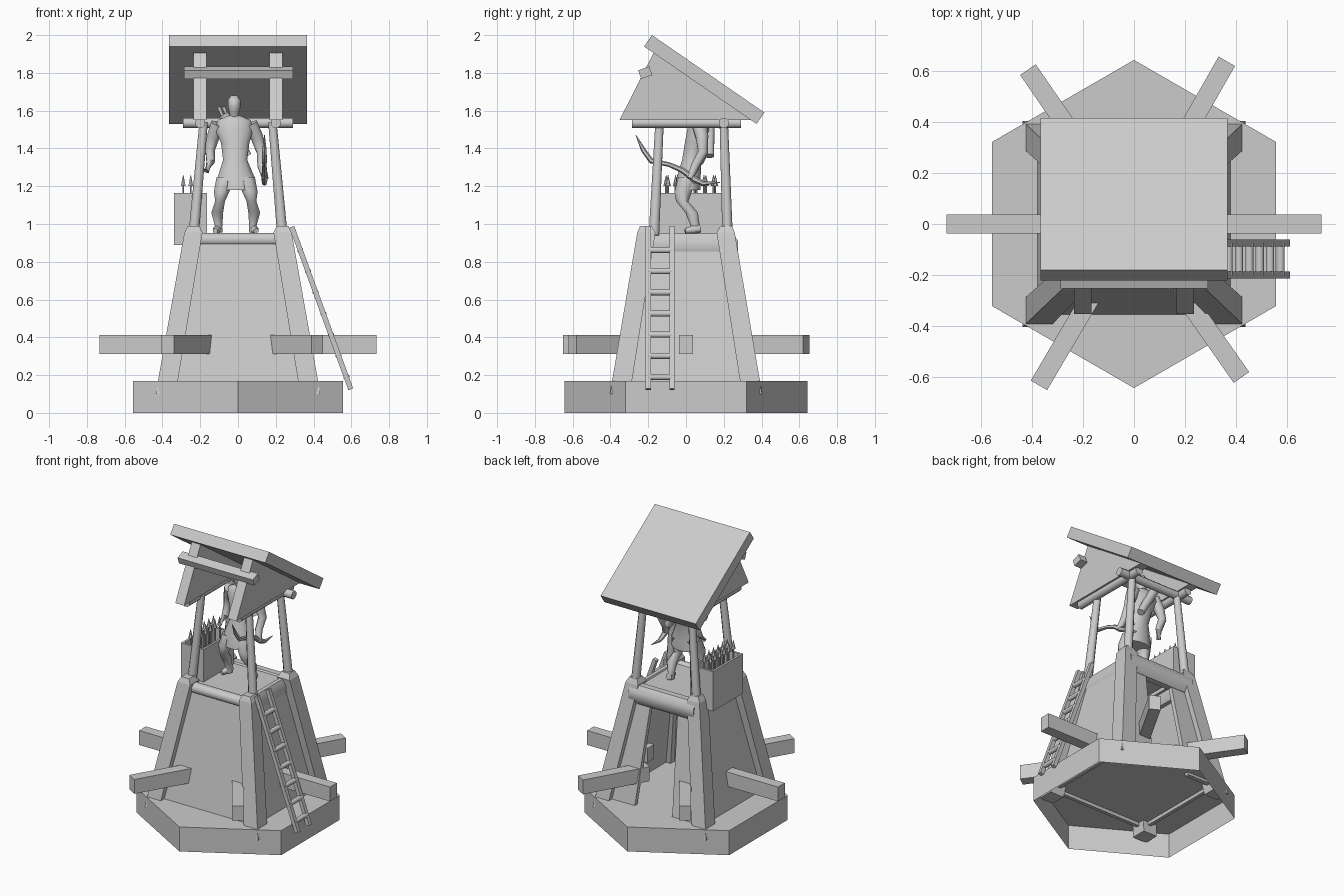
import bpy, bmesh, math
from mathutils import Vector

if "Cube" in bpy.data.objects:
    bpy.data.objects.remove(bpy.data.objects["Cube"])

mat = bpy.data.materials.new("plain grey")
mat.diffuse_color = (0.6, 0.6, 0.6, 1)
mat.use_nodes = True
mat.node_tree.nodes["Principled BSDF"].inputs["Base Color"].default_value = mat.diffuse_color


def finish(name, bm, smooth=False):
    bmesh.ops.recalc_face_normals(bm, faces=bm.faces[:])
    me = bpy.data.meshes.new(name)
    bm.to_mesh(me)
    bm.free()
    me.materials.append(mat)
    ob = bpy.data.objects.new(name, me)
    bpy.context.collection.objects.link(ob)
    if smooth:
        bpy.ops.object.select_all(action='DESELECT')
        ob.select_set(True)
        bpy.context.view_layer.objects.active = ob
        bpy.ops.object.shade_smooth_by_angle(angle=math.radians(50))
    return ob


def tube(name, pts, radii, sides=8, level=False, smooth=None, bottom=True, start=None):
    """Loft of rings along pts; radii are half sizes (one number or a pair).
    level=True keeps every ring horizontal, otherwise rings follow the path."""
    pts = [Vector(p) for p in pts]
    bm = bmesh.new()
    if start is None:
        start = math.pi / sides
    k = math.sqrt(2) if sides == 4 else 1
    rings = []
    for i, p in enumerate(pts):
        if level:
            u, v = Vector((1, 0, 0)), Vector((0, 1, 0))
        else:
            d = (pts[min(i + 1, len(pts) - 1)] - pts[max(i - 1, 0)]).normalized()
            ref = Vector((0, 0, 1)) if abs(d.z) < 0.8 else Vector((0, 1, 0))
            u = d.cross(ref).normalized()
            v = u.cross(d)
        r = radii[i] if isinstance(radii, list) else radii
        a, b = r if isinstance(r, tuple) else (r, r)
        rings.append([bm.verts.new(p + u * a * k * math.cos(start + t) + v * b * k * math.sin(start + t))
                      for t in (2 * math.pi * j / sides for j in range(sides))])
    for lo, hi in zip(rings, rings[1:]):
        for j in range(sides):
            n = (j + 1) % sides
            bm.faces.new((lo[j], lo[n], hi[n], hi[j]))
    if bottom:
        bm.faces.new(rings[0])
    bm.faces.new(rings[-1])
    return finish(name, bm, sides > 6 if smooth is None else smooth)


def prism_x(name, profile, x0, x1):
    """Extrude a (y, z) profile from x0 to x1."""
    bm = bmesh.new()
    f = bm.faces.new([bm.verts.new((x0, y, z)) for y, z in profile])
    ext = bmesh.ops.extrude_face_region(bm, geom=[f])
    bmesh.ops.translate(bm, vec=(x1 - x0, 0, 0),
                        verts=[g for g in ext['geom'] if isinstance(g, bmesh.types.BMVert)])
    return finish(name, bm)


def box(name, x0, x1, y0, y1, z0, z1):
    return prism_x(name, [(y0, z0), (y1, z0), (y1, z1), (y0, z1)], x0, x1)


# hexagonal base shell, open underneath
tube("base", [(0, 0, 0), (0, 0, 0.17)], 0.642, 6, True, bottom=False, start=math.pi / 2)

# leaning corner posts and the slimmer roof poles above them
for sx in (-1, 1):
    for sy in (-1, 1):
        tube("corner_post", [(sx * .383, sy * .35, .10), (sx * .236, sy * .21, .955), (sx * .235, sy * .213, .99)],
             [.053, .048, .03], 4, True)
        y0, y1 = (-.17, -.14) if sy < 0 else (.22, .20)
        tube("roof_pole", [(sx * .235, y0, .94), (sx * .182, y1, 1.54)], [.03, .024], 8)

# sloping wall panels, with a doorway at the back
tube("front_wall", [(0, -.345, .15), (0, -.21, .9)], [(.35, .012), (.2, .012)], 4, True)
for s in (-1, 1):
    tube("side_wall", [(s * .37, 0, .15), (s * .225, 0, .9)], [(.012, .31), (.012, .19)], 4, True)
    tube("back_wall", [(s * .245, .345, .15), (s * .15, .215, .9)], [(.1, .015), (.05, .015)], 4, True)

# platform floor and its edge beams
box("floor", -.22, .22, -.2, .22, .915, .94)
tube("front_edge_beam", [(-.2, -.2, .918), (.2, -.2, .918)], .037, 8)
tube("back_edge_beam", [(-.25, .225, .885), (.25, .225, .885)], (.055, .07), 8)
for s in (-1, 1):
    tube("side_edge_beam", [(s * .215, -.2, .885), (s * .215, .25, .885)], (.035, .07), 8)

# six pushing bars
for ang in (0, 60.3, 124.5, 180, 239.5, 305):
    c, s = math.cos(math.radians(ang)), math.sin(math.radians(ang))
    tube("push_bar", [(c * .27, s * .27, .362), (c * .733, s * .733, .362)], (.037, .05), 4)

# roof beams, gables and slab
for s in (-1, 1):
    tube("roof_side_beam", [(s * .2, -.285, 1.535), (s * .2, .29, 1.535)], .028, 8)
    prism_x("gable", [(-.352, 1.55), (.35, 1.55), (-.17, 1.91)], s * .167, s * .235)
tube("roof_back_beam", [(-.29, .2, 1.535), (.29, .2, 1.535)], .028, 8)
prism_x("roof_slab", [(-.18, 2.0), (-.222, 1.94), (.373, 1.53), (.415, 1.59)], -.365, .365)
prism_x("roof_front_beam", [(-.237, 1.768), (-.178, 1.788), (-.195, 1.835), (-.253, 1.813)], -.287, .29)

# ladder on the right side
top, foot = Vector((.285, 0, .985)), Vector((.597, 0, .125))
for y in (-.2, -.075):
    off = Vector((0, y, 0))
    tube("ladder_rail", [foot + off, top + off], .0135, 4)
for i in range(7):
    z = .19 + i * .112
    p = foot.lerp(top, (z - foot.z) / (top.z - foot.z))
    tube("ladder_rung", [(p.x, -.2, z), (p.x, -.075, z)], .017, 8)

# open arrow crate with two rows of arrows
box("crate_floor", -.34, -.165, -.14, .19, .89, .91)
for x in (-.34, -.18):
    box("crate_side", x, x + .015, -.14, .19, .89, 1.165)
for y in (-.14, .175):
    box("crate_end", -.325, -.18, y, y + .015, .89, 1.165)
for x in (-.29, -.25):
    for i in range(6):
        y = -.105 + i * .05 + (.01 if x > -.27 else 0)
        tube("arrow", [(x, y, .91), (x, y, 1.2), (x, y, 1.2), (x, y, 1.26)], [.005, .005, .015, .001], 6, True)

# sentry: torso, head, legs, arms
tube("sentry_torso", [(-.01, .01, 1.18), (-.01, .015, 1.25), (-.015, .03, 1.34), (-.015, .05, 1.43),
                      (-.02, .065, 1.5), (-.02, .065, 1.55), (-.02, .06, 1.575)],
     [(.105, .07), (.1, .065), (.066, .052), (.078, .058), (.105, .06), (.09, .05), (.03, .03)], 12, True)
tube("sentry_head", [(-.02, .055, 1.56), (-.02, .05, 1.59), (-.02, .045, 1.62), (-.02, .045, 1.655), (-.02, .05, 1.68)],
     [(.024, .026), (.028, .034), (.036, .042), (.036, .042), (.018, .02)], 10, True)
for s in (-1, 1):
    x = -.012
    tube("sentry_leg", [(x + s * .055, .015, 1.25), (x + s * .075, -.015, 1.17), (x + s * .083, -.02, 1.12),
                        (x + s * .098, .03, 1.06), (x + s * .09, .05, .985), (x + s * .092, .05, .955)],
         [(.05, .06), (.044, .05), (.028, .035), (.034, .036), (.02, .025), (.024, .03)], 8, True)
    tube("sentry_foot", [(x + s * .092, .075, .975), (x + s * .098, .04, .97), (x + s * .108, -.005, .963)],
         [.022, .024, .014], 8)
tube("sentry_left_arm", [(.065, .07, 1.53), (.1, .085, 1.46), (.125, .09, 1.38), (.125, .05, 1.31), (.145, .02, 1.24)],
     [.042, .036, .028, .024, .018], 8)
tube("sentry_right_arm", [(-.105, .07, 1.53), (-.132, .09, 1.46), (-.148, .1, 1.39), (-.145, .07, 1.33), (-.168, .04, 1.28)],
     [.042, .036, .027, .024, .017], 8)

# bow in hand, quiver on the back
tube("bow", [(.14, -.265, 1.47), (.14, -.225, 1.39), (.14, -.185, 1.335), (.14, -.09, 1.315), (.14, -.02, 1.285),
             (.14, .04, 1.24), (.14, .09, 1.215), (.14, .18, 1.22)],
     [.002, .013, .015, .012, .015, .018, .013, .002], 6, smooth=True)
tube("quiver", [(.05, .125, 1.36), (-.075, .125, 1.58)], [.025, .03], 8)
for dx in (-.012, .012):
    tube("quiver_arrow", [(-.06 + dx, .125, 1.55), (-.09 + dx, .12, 1.62)], [.005, .009], 4)
